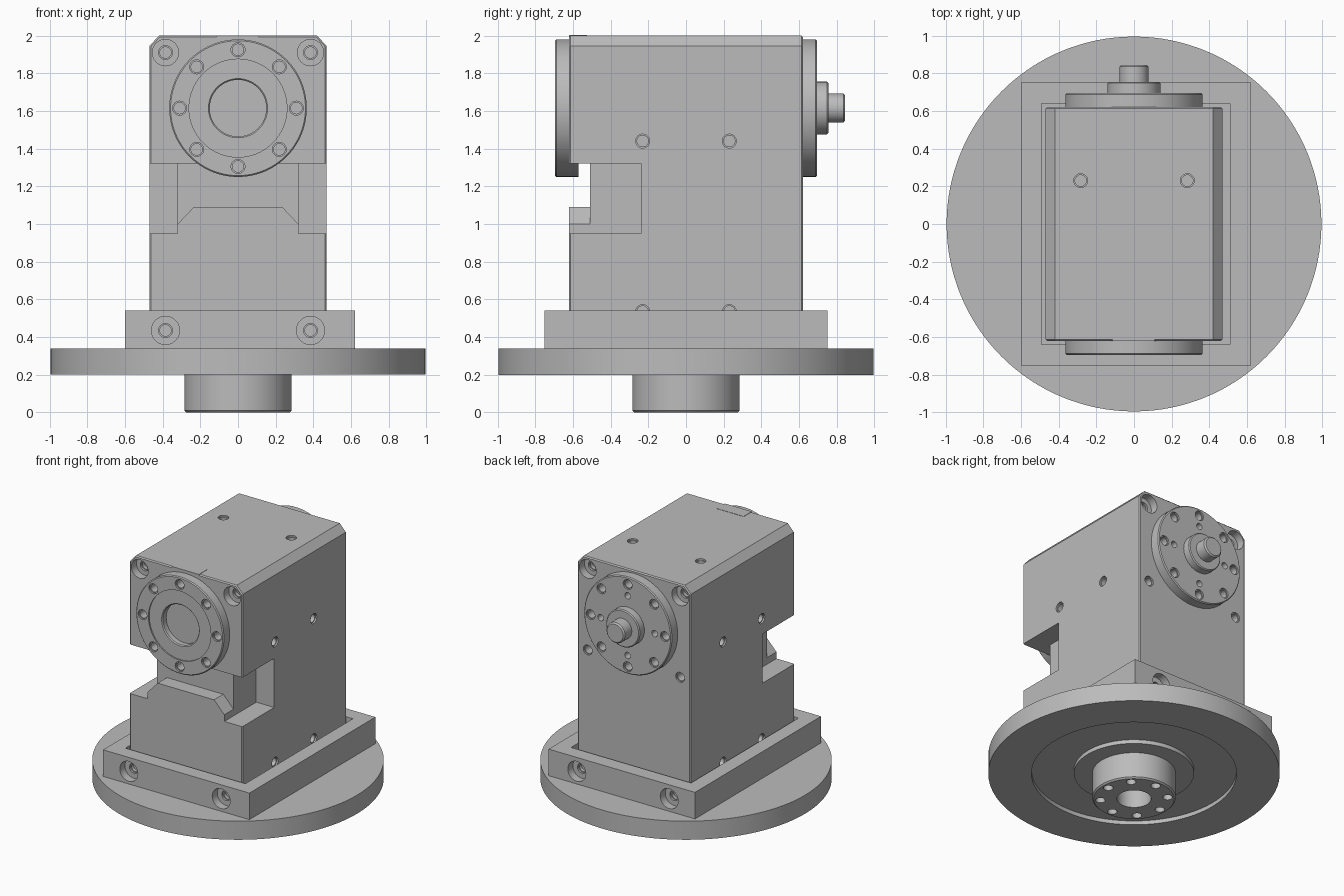
import bpy, bmesh
from math import cos, sin, pi, radians
from mathutils import Vector, Matrix

cube = bpy.data.objects.get("Cube")
if cube:
    bpy.data.objects.remove(cube)

steel = bpy.data.materials.new("machined grey")
steel.use_nodes = True
grey = (0.5, 0.5, 0.5, 1)
steel.diffuse_color = grey
steel.node_tree.nodes["Principled BSDF"].inputs["Base Color"].default_value = grey

UP, DOWN = Vector((0, 0, 1)), Vector((0, 0, -1))
FRONT, BACK = Vector((0, -1, 0)), Vector((0, 1, 0))
SIDES = (-1, 1)


def make(name, bm):
    bmesh.ops.recalc_face_normals(bm, faces=bm.faces)
    mesh = bpy.data.meshes.new(name)
    bm.to_mesh(mesh)
    bm.free()
    mesh.materials.append(steel)
    ob = bpy.data.objects.new(name, mesh)
    bpy.context.collection.objects.link(ob)
    return ob


def box(bm, lo, hi):
    lo, hi = Vector(lo), Vector(hi)
    m = Matrix.Translation((lo + hi) / 2) @ Matrix.Diagonal((*(hi - lo), 1))
    bmesh.ops.create_cube(bm, size=1, matrix=m)


def prism(bm, profile, y0, y1):
    """Extrude an xz outline along y."""
    face = bm.faces.new([bm.verts.new((x, y0, z)) for x, z in profile])
    out = bmesh.ops.extrude_face_region(bm, geom=[face])
    moved = [g for g in out["geom"] if isinstance(g, bmesh.types.BMVert)]
    bmesh.ops.translate(bm, verts=moved, vec=(0, y1 - y0, 0))


def lathe(bm, profile, pos, axis, n=24):
    """Closed solid of revolution from (radius, height) points along axis."""
    turn = axis.to_track_quat('Z', 'Y')
    rings = []
    for r, h in profile:
        rings.append([bm.verts.new(Vector(pos) + turn @ Vector(
            (r * cos(2 * pi * i / n), r * sin(2 * pi * i / n), h))) for i in range(n)])
    for a, b in zip(rings, rings[1:]):
        for i in range(n):
            j = (i + 1) % n
            bm.faces.new((a[i], a[j], b[j], b[i]))
    bm.faces.new(rings[0])
    bm.faces.new(rings[-1])


def hole(bm, pos, axis, *steps, n=24):
    """Stepped drill cutter: (radius, depth) pairs from the mouth inwards."""
    top, pts = 0.02, []
    for r, depth in steps:
        pts += [(r, top), (r, -depth)]
        top = -depth
    lathe(bm, pts, pos, axis, n)


def cut(ob, *cutters):
    for bm in cutters:
        helper = make("cutter", bm)
        helper.hide_render = True
        mod = ob.modifiers.new("cut", 'BOOLEAN')
        mod.operation, mod.solver, mod.object = 'DIFFERENCE', 'EXACT', helper
        graph = bpy.context.evaluated_depsgraph_get()
        mesh = bpy.data.meshes.new_from_object(ob.evaluated_get(graph))
        ob.modifiers.clear()
        ob.data = mesh
        bpy.data.objects.remove(helper)


BOLT = ((0.037, 0.012), (0.03, 0.08))
CAP = ((0.07, 0.06), (0.037, 0.075), (0.03, 0.1))
AXIS_Z = 1.615

# Round base plate with a recessed underside and raised inner ring
bm = bmesh.new()
lathe(bm, [(0.41, 0.2), (0.41, 0.23), (0.70, 0.23), (0.70, 0.2), (0.995, 0.2),
           (0.995, 0.34), (0.2, 0.34), (0.2, 0.2)], (0, 0, 0), UP, 128)
bm.faces.ensure_lookup_table()
base = make("base_plate", bm)

# Hub below the plate, with centre bore and bolt circle
bm = bmesh.new()
lathe(bm, [(0.275, 0), (0.285, 0.01), (0.285, 0.25)], (0, 0, 0), UP, 64)
hub = make("base_hub", bm)
bm = bmesh.new()
hole(bm, (0, 0, 0), DOWN, (0.117, 0.18), n=48)
for k in range(8):
    a = k * pi / 4
    hole(bm, (0.23 * cos(a), 0.23 * sin(a), 0), DOWN, (0.033, 0.1))
cut(hub, bm)

# Rectangular mounting frame with pocket and counterbored bolt holes
bm = bmesh.new()
box(bm, (-0.6, -0.75, 0.34), (0.62, 0.75, 0.54))
frame = make("mounting_frame", bm)
pocket, drills = bmesh.new(), bmesh.new()
box(pocket, (-0.49, -0.64, 0.3), (0.51, 0.64, 0.6))
for x in SIDES:
    for axis in (FRONT, BACK):
        hole(drills, (x * 0.385, axis.y * 0.75, 0.435), axis,
             (0.075, 0.06), (0.037, 0.075), (0.03, 0.1))
cut(frame, pocket, drills)

# Main housing: chamfered block
bm = bmesh.new()
prism(bm, [(-0.47, 0.34), (0.47, 0.34), (0.47, 1.945), (0.42, 2),
           (-0.42, 2), (-0.47, 1.945)], -0.62, 0.62)
ends = [e for e in bm.edges if abs(e.verts[0].co.y - e.verts[1].co.y) < 0.01]
bmesh.ops.bevel(bm, geom=ends, offset=0.008, segments=1, affect='EDGES')
housing = make("housing", bm)

# Front notch: shallow over the stepped ledge, deep at both sides
ledge, deep, drills = bmesh.new(), bmesh.new(), bmesh.new()
half = [(0.6, 1.32), (0.6, 0.95), (0.32, 0.95), (0.32, 1.0), (0.235, 1.09)]
prism(ledge, half + [(-x, z) for x, z in reversed(half)], -0.8, -0.51)
for x in SIDES:
    near, far = sorted((x * 0.32, x * 0.6))
    box(deep, (near, -0.9, 0.95), (far, -0.24, 1.32))

# Housing holes: corners, both sides and top
for x in SIDES:
    for axis in (FRONT, BACK):
        hole(drills, (x * 0.385, axis.y * 0.62, 1.91), axis, *CAP)
    hole(drills, (x * 0.385, 0.62, 1.3), BACK, *BOLT)
    hole(drills, (x * 0.283, 0.23, 2), UP, *BOLT)
    for y in SIDES:
        for z in (0.535, 1.44):
            hole(drills, (x * 0.47, y * 0.23, z), Vector((x, 0, 0)), *BOLT)
cut(housing, ledge, deep, drills)

# Small inlay at the top front edge
bm = bmesh.new()
box(bm, (-0.113, -0.622, 1.97), (0.11, -0.525, 2.002))
make("top_inlay", bm)


def bolt_circle(bm, y, axis, radius, count, *steps):
    for k in range(count):
        a = 2 * pi * k / count
        hole(bm, (radius * cos(a), y, AXIS_Z + radius * sin(a)), axis, *steps)


# Front flange: stepped face, centre recess and bolt circle
bm = bmesh.new()
lathe(bm, [(0.365, 0.57), (0.365, 0.688), (0.358, 0.695), (0.26, 0.695), (0.26, 0.685),
           (0.157, 0.685), (0.15, 0.678), (0.15, 0.64)], (0, 0, AXIS_Z), FRONT, 96)
front = make("front_flange", bm)
bm = bmesh.new()
bolt_circle(bm, -0.695, FRONT, 0.31, 8, *BOLT)
cut(front, bm)

# Rear flange with outer and inner bolt circles
bm = bmesh.new()
lathe(bm, [(0.365, 0.6), (0.365, 0.688), (0.358, 0.695)], (0, 0, AXIS_Z), BACK, 96)
rear = make("rear_flange", bm)
bm = bmesh.new()
bolt_circle(bm, 0.695, BACK, 0.31, 8, *BOLT)
bolt_circle(bm, 0.695, BACK, 0.225, 4, (0.024, 0.06))
cut(rear, bm)

# Rear boss and stub shaft
bm = bmesh.new()
lathe(bm, [(0.14, 0.68), (0.14, 0.748), (0.133, 0.755), (0.077, 0.755), (0.077, 0.835),
           (0.067, 0.845)], (0, 0, AXIS_Z), BACK, 64)
make("rear_shaft", bm)

# Smooth round walls, keep machined edges crisp
for ob in bpy.context.scene.objects:
    ob.select_set(ob.type == 'MESH')
    if ob.type == 'MESH':
        bpy.context.view_layer.objects.active = ob
bpy.ops.object.shade_smooth_by_angle(angle=radians(25))
